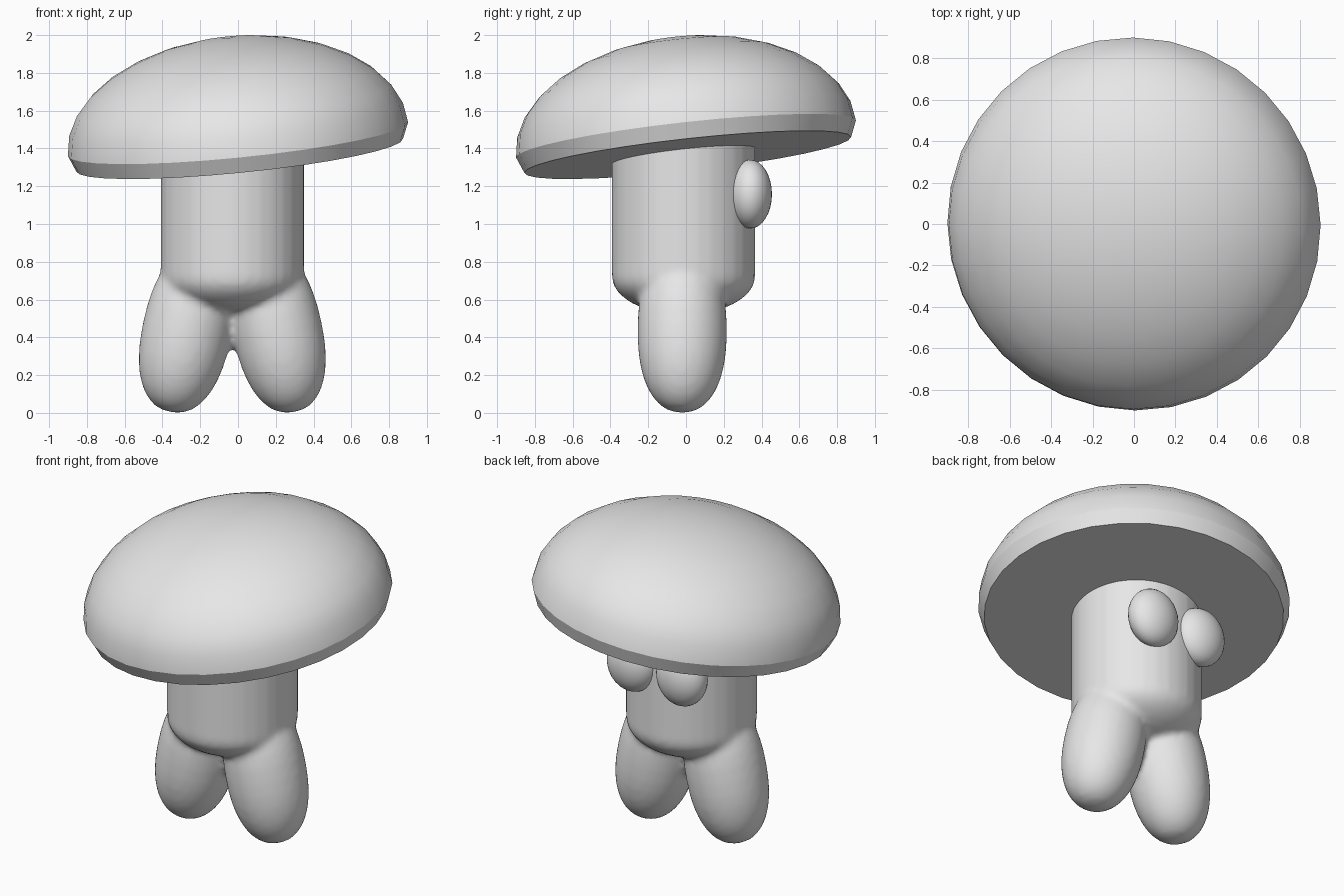
import bpy
import bmesh
from math import sin, cos, pi, radians
from mathutils import Matrix, Vector

cube = bpy.data.objects.get("Cube")
if cube:
    bpy.data.objects.remove(cube, do_unlink=True)

GREY = (0.8, 0.8, 0.8, 1.0)
mat = bpy.data.materials.new("plain grey")
mat.use_nodes = True
mat.diffuse_color = GREY
mat.node_tree.nodes["Principled BSDF"].inputs["Base Color"].default_value = GREY


def lathe(bm, profile, matrix=Matrix(), segments=32):
    """Spin a (radius, height) profile round z into a closed solid."""
    part = bmesh.new()
    verts = [part.verts.new((r, 0, z)) for r, z in profile]
    edges = [part.edges.new(pair) for pair in zip(verts, verts[1:])]
    bmesh.ops.spin(part, geom=verts + edges, cent=(0, 0, 0), axis=(0, 0, 1),
                   angle=2 * pi, steps=segments)
    bmesh.ops.remove_doubles(part, verts=part.verts[:], dist=0.0001)
    bmesh.ops.recalc_face_normals(part, faces=part.faces[:])
    part.transform(matrix)
    mesh = bpy.data.meshes.new("lathe_part")
    part.to_mesh(mesh)
    part.free()
    bm.from_mesh(mesh)
    bpy.data.meshes.remove(mesh)


def arc(radius, height, start, end, steps, power=2.0):
    """Profile points of an ellipse (rounder-shouldered above power 2)."""
    points = []
    for i in range(steps + 1):
        a = radians(start + (end - start) * i / steps)
        c, s = max(cos(a), 0), sin(a)
        z = abs(s) ** (2 / power) * (1 if s > 0 else -1)
        r = 0 if abs(s) > 0.99999 else c ** (2 / power)
        points.append((radius * r, height * z))
    return points


def finish(bm, name, angle=25):
    mesh = bpy.data.meshes.new(name)
    bm.to_mesh(mesh)
    bm.free()
    mesh.materials.append(mat)
    obj = bpy.data.objects.new(name, mesh)
    bpy.context.collection.objects.link(obj)
    bpy.ops.object.select_all(action='DESELECT')
    obj.select_set(True)
    bpy.context.view_layer.objects.active = obj
    bpy.ops.object.shade_smooth_by_angle(angle=radians(angle))
    return obj


# Tilted mushroom cap: half ellipsoid with a tapered rim and flat underside
tilt = Vector((0, 0, 1)).rotation_difference(Vector((-0.1, -0.11, 1)))
bm = bmesh.new()
lathe(bm, arc(0.905, 0.54, 90, 0, 8) + [(0.87, -0.085), (0, -0.085)],
      Matrix.Translation((0, 0, 1.45)) @ tilt.to_matrix().to_4x4())
finish(bm, "cap")

# Stem with a rounded base, fused with two splayed legs
bm = bmesh.new()
stem = [(r, z + 0.72) for r, z in arc(0.38, 0.2, -90, 0, 8)]
lathe(bm, stem + [(0.38, 1.5), (0, 1.5)], Matrix.Translation((-0.03, -0.013, 0)))
for side in (-1, 1):
    place = Matrix.Translation((-0.03 + side * 0.24, -0.02, 0.435))
    lean = Matrix.Rotation(radians(-side * 12), 4, 'Y')
    lathe(bm, arc(0.237, 0.44, -90, 90, 20, 2.3), place @ lean)
body = finish(bm, "stem_and_legs")
remesh = body.modifiers.new("fuse", 'REMESH')
remesh.mode = 'VOXEL'
remesh.voxel_size = 0.02
remesh.use_smooth_shade = True
soften = body.modifiers.new("soften", 'SMOOTH')
soften.factor = 0.5
soften.iterations = 6

# Bulging eyes on the +y side of the stem
for name, x in (("left_eye", 0.14), ("right_eye", -0.21)):
    bm = bmesh.new()
    bmesh.ops.create_uvsphere(bm, u_segments=32, v_segments=16, radius=1)
    bm.transform(Matrix.Translation((x, 0.34, 1.158))
                 @ Matrix.Diagonal((0.165, 0.115, 0.182, 1)))
    finish(bm, name)
